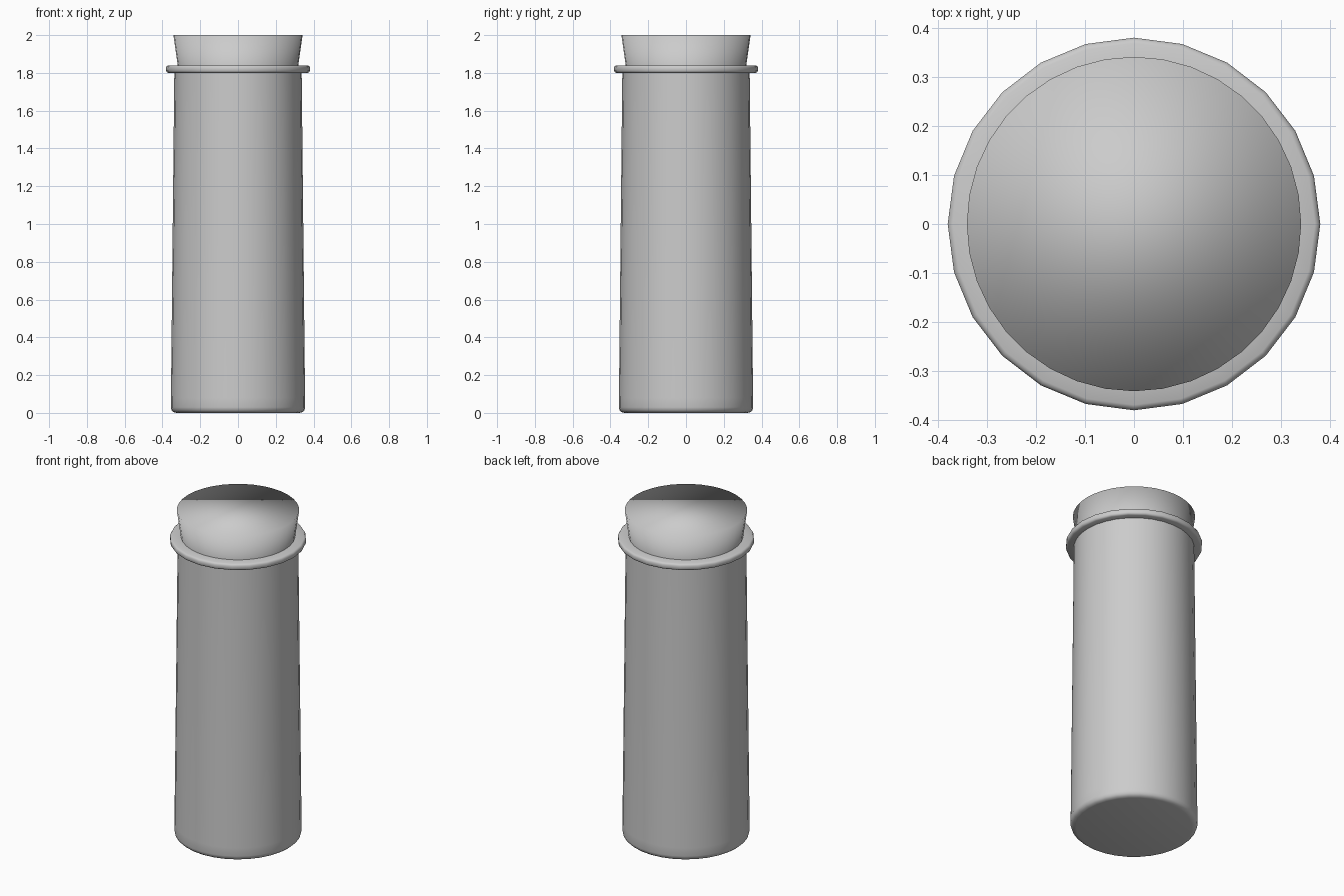
import bpy, bmesh, math

if "Cube" in bpy.data.objects:
    bpy.data.objects.remove(bpy.data.objects["Cube"])


def lathe(name, profile, sides, closed=False, angle=40):
    """Revolve (radius, z) points about z; open profiles get end caps."""
    bm = bmesh.new()
    rings = []
    for r, z in profile:
        rings.append([bm.verts.new((r * math.cos(2 * math.pi * i / sides),
                                    r * math.sin(2 * math.pi * i / sides), z))
                      for i in range(sides)])
    pairs = list(zip(rings, rings[1:]))
    if closed:
        pairs.append((rings[-1], rings[0]))
    for a, b in pairs:
        for i in range(sides):
            j = (i + 1) % sides
            bm.faces.new((a[i], a[j], b[j], b[i]))
    if not closed:
        bm.faces.new(rings[0][::-1])
        bm.faces.new(rings[-1])
    bmesh.ops.recalc_face_normals(bm, faces=bm.faces)
    mesh = bpy.data.meshes.new(name)
    bm.to_mesh(mesh)
    bm.free()
    ob = bpy.data.objects.new(name, mesh)
    bpy.context.collection.objects.link(ob)
    bpy.ops.object.select_all(action='DESELECT')
    ob.select_set(True)
    bpy.context.view_layer.objects.active = ob
    if angle is None:
        bpy.ops.object.shade_smooth()
    else:
        bpy.ops.object.shade_smooth_by_angle(angle=math.radians(angle))
    return ob


# Hollow, slightly tapered vial with a rounded foot
lathe("vial_body", [(0.325, 0), (0.341, 0.004), (0.352, 0.014), (0.356, 0.03),
                    (0.355, 0.08), (0.337, 1.82), (0.305, 1.82),
                    (0.325, 0.06)], 32)

# Rounded lip around the mouth
lathe("lip_ring", [(0.30, 1.80), (0.370, 1.80), (0.377, 1.804), (0.381, 1.811),
                   (0.381, 1.829), (0.377, 1.836), (0.370, 1.84),
                   (0.30, 1.84)], 24, closed=True)

# Tapered stopper plugged into the mouth
lathe("stopper", [(0.285, 1.60), (0.342, 2.0)], 36, angle=None)
